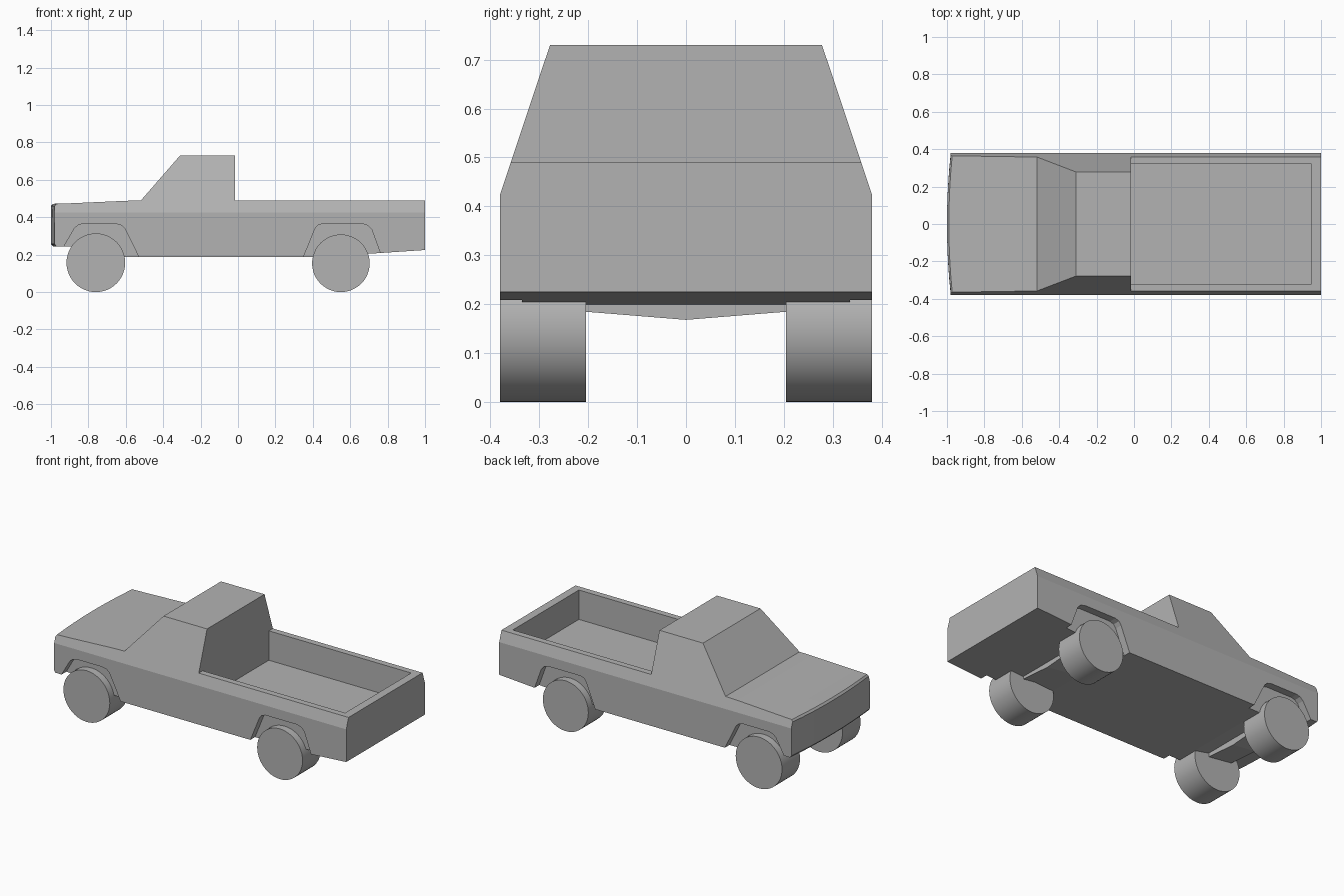
import bpy, bmesh, math

cube = bpy.data.objects.get("Cube")
if cube:
    bpy.data.objects.remove(cube, do_unlink=True)

grey = bpy.data.materials.new("plain_grey")
grey.use_nodes = True
grey.diffuse_color = (0.45, 0.45, 0.45, 1)
grey.node_tree.nodes["Principled BSDF"].inputs["Base Color"].default_value = grey.diffuse_color

HALF = 0.38       # half width of the body
BELT = 0.425      # height where the sides start leaning in
LEAN = 0.334      # inward lean of the upper sides
AXLES = {"front": (-0.76, 0.157), "rear": (0.55, 0.154)}


def side_y(z):
    return HALF - max(0, z - BELT) * LEAN


def finish(name, bm):
    bmesh.ops.recalc_face_normals(bm, faces=bm.faces)
    mesh = bpy.data.meshes.new(name)
    bm.to_mesh(mesh)
    bm.free()
    mesh.materials.append(grey)
    obj = bpy.data.objects.new(name, mesh)
    bpy.context.collection.objects.link(obj)
    return obj


def activate(obj):
    bpy.ops.object.select_all(action='DESELECT')
    obj.select_set(True)
    bpy.context.view_layer.objects.active = obj


def prism(name, outline, y0, y1):
    """Extrude an x-z outline from y0 to y1."""
    bm = bmesh.new()
    face = bm.faces.new([bm.verts.new((x, y0, z)) for x, z in outline])
    new = bmesh.ops.extrude_face_region(bm, geom=[face])["geom"]
    for v in new:
        if isinstance(v, bmesh.types.BMVert):
            v.co.y = y1
    return finish(name, bm)


def cut(target, cutter):
    mod = target.modifiers.new("cut", 'BOOLEAN')
    mod.operation = 'DIFFERENCE'
    mod.solver = 'EXACT'
    mod.object = cutter
    activate(target)
    bpy.ops.object.modifier_apply(modifier=mod.name)
    bpy.data.objects.remove(cutter, do_unlink=True)


# Body shell: rings (x, bottom, top, nose bulge) lofted from nose to tail
stations = [(-0.98, 0.257, 0.46, 0.02), (-0.972, 0.245, 0.472, 0.018),
            (-0.89, 0.245, 0.475, 0), (-0.6, 0.187, 0.488, 0),
            (-0.52, 0.187, 0.49, 0), (0.4, 0.187, 0.49, 0),
            (0.7, 0.205, 0.49, 0), (1.0, 0.225, 0.49, 0)]
steps = [i / 4 for i in range(-4, 5)]
n = len(steps)
bm = bmesh.new()
rings = []
for x, low, high, bulge in stations:
    def vert(t, half, z):
        return bm.verts.new((x - bulge * (1 - t * t), half * t, z))
    bottom = [vert(t, HALF, low) for t in steps]
    top = [vert(t, side_y(high), high) for t in reversed(steps)]
    rings.append(bottom + [vert(1, HALF, BELT)] + top + [vert(-1, HALF, BELT)])
for a, b in zip(rings, rings[1:]):
    for i in range(len(a)):
        j = (i + 1) % len(a)
        bm.faces.new((a[i], a[j], b[j], b[i]))
nose = rings[0]
for i in range(n - 1):
    bm.faces.new((nose[i], nose[i + 1], nose[2 * n - 1 - i], nose[2 * n - i]))
bm.faces.new((nose[n - 1], nose[n], nose[n + 1]))
bm.faces.new((nose[0], nose[2 * n], nose[2 * n + 1]))
bm.faces.new(rings[-1])
body = finish("body", bm)

# Open load bed
bed = [(-0.015, 0.31), (0.95, 0.31), (0.95, 0.6), (-0.015, 0.6)]
cut(body, prism("bed_cutter", bed, -0.32, 0.32))

# Shallow wheel arches on both sides
arches = {
    "front": [(-0.99, 0.15), (-0.93, 0.245), (-0.875, 0.34), (-0.855, 0.358),
              (-0.83, 0.365), (-0.655, 0.365), (-0.625, 0.358),
              (-0.605, 0.34), (-0.53, 0.187), (-0.51, 0.15)],
    "rear": [(0.335, 0.15), (0.35, 0.187), (0.41, 0.335), (0.425, 0.356),
             (0.45, 0.365), (0.665, 0.365), (0.695, 0.356),
             (0.715, 0.335), (0.76, 0.21), (0.78, 0.15)],
}
for end, outline in arches.items():
    for side in (-1, 1):
        cut(body, prism(end + "_arch_cutter", outline, side * 0.335, side * 0.5))

# Cab with sides that continue the lean of the body
bm = bmesh.new()
cab_rings = []
for x0, x1, z in ((-0.52, -0.015, 0.489), (-0.31, -0.015, 0.73)):
    y = side_y(z)
    cab_rings.append([bm.verts.new(p) for p in
                      ((x0, -y, z), (x1, -y, z), (x1, y, z), (x0, y, z))])
low, high = cab_rings
for i in range(4):
    j = (i + 1) % 4
    bm.faces.new((low[i], low[j], high[j], high[i]))
bm.faces.new(low)
bm.faces.new(high)
finish("cab", bm)

# Wheels and the shallow V-shaped axle covers between them
for end, (x, radius) in AXLES.items():
    for side, label in ((-1, "right"), (1, "left")):
        bpy.ops.mesh.primitive_cylinder_add(
            vertices=48, radius=radius, depth=0.175,
            location=(x, side * 0.2925, radius), rotation=(math.pi / 2, 0, 0))
        wheel = bpy.context.object
        wheel.name = f"{end}_{label}_wheel"
        wheel.data.materials.append(grey)
        bpy.ops.object.shade_smooth_by_angle(angle=math.radians(35))

    bm = bmesh.new()
    section = [(-0.21, 0.26), (-0.21, 0.185), (0, 0.168), (0.21, 0.185), (0.21, 0.26)]
    back, front = [[bm.verts.new((x + dx, y, z + (lift if z < 0.2 else 0)))
                    for y, z in section] for dx, lift in ((0.06, 0), (-0.1, 0.02))]
    for i in range(5):
        j = (i + 1) % 5
        bm.faces.new((back[i], back[j], front[j], front[i]))
    bm.faces.new(back)
    bm.faces.new(front)
    finish(end + "_axle_cover", bm)
